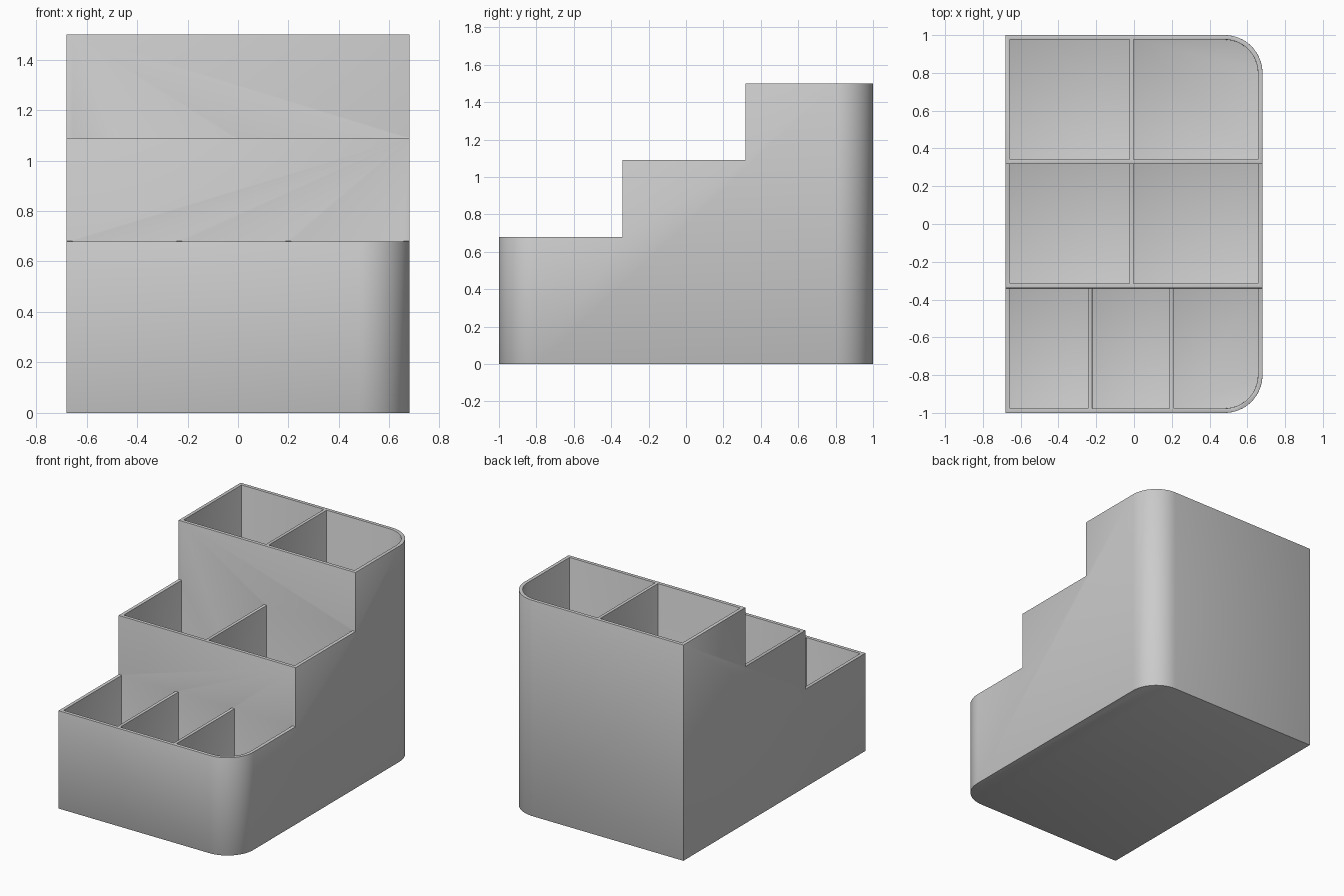
import bpy, bmesh, math

if "Cube" in bpy.data.objects:
    bpy.data.objects.remove(bpy.data.objects["Cube"])

W, L, R, T = 0.68, 1.0, 0.2, 0.024       # half width, half length, corner radius, wall
STEPS = [(-0.34, 0.68), (0.318, 1.09)]   # (y where the tier ends, tier height)
TOP = 1.5

plastic = bpy.data.materials.new("grey_plastic")
plastic.diffuse_color = (0.6, 0.6, 0.6, 1)
plastic.use_nodes = True
plastic.node_tree.nodes["Principled BSDF"].inputs["Base Color"].default_value = plastic.diffuse_color


def outline(x0, x1, y0, y1, r_front=0, r_back=0, n=16):
    """Rectangle whose right corners may be rounded."""
    pts = [(x0, y1), (x0, y0)]
    for r, cy, start in ((r_front, y0 + r_front, -90), (r_back, y1 - r_back, 0)):
        if r == 0:
            pts.append((x1, cy))
            continue
        for i in range(n + 1):
            a = math.radians(start + 90 * i / n)
            pts.append((x1 - r + r * math.cos(a), cy + r * math.sin(a)))
    return pts


def prism(name, pts, z0, z1):
    bm = bmesh.new()
    face = bm.faces.new([bm.verts.new((x, y, z0)) for x, y in pts])
    ext = bmesh.ops.extrude_face_region(bm, geom=[face])
    top = [v for v in ext["geom"] if isinstance(v, bmesh.types.BMVert)]
    bmesh.ops.translate(bm, verts=top, vec=(0, 0, z1 - z0))
    bmesh.ops.recalc_face_normals(bm, faces=bm.faces)
    me = bpy.data.meshes.new(name)
    bm.to_mesh(me)
    bm.free()
    ob = bpy.data.objects.new(name, me)
    bpy.context.collection.objects.link(ob)
    return ob


# Body with rounded right corners
body = prism("stepped_organizer", outline(-W, W, -L, L, R, R), 0, TOP)
body.data.materials.append(plastic)
bpy.context.view_layer.objects.active = body
body.select_set(True)


def cut(pts, z0):
    cutter = prism("cutter", pts, z0, TOP + 0.2)
    cutter.hide_render = True
    mod = body.modifiers.new("cut", 'BOOLEAN')
    mod.operation, mod.solver, mod.object = 'DIFFERENCE', 'EXACT', cutter
    bpy.ops.object.modifier_apply(modifier=mod.name)
    bpy.data.objects.remove(cutter)


# Steps between the tiers, upper one first
for y, z in reversed(STEPS):
    cut(outline(-W - 0.2, W + 0.2, -L - 0.2, y), z)

# Compartments: y range, divider centres, front and back corner radius
rows = [
    (-L + T, -0.34, (-0.232, 0.2), R - T, 0),
    (-0.316, 0.318, (-0.013,), 0, 0),
    (0.342, L - T, (-0.013,), 0, R - T),
]
for y0, y1, dividers, rf, rb in rows:
    starts = [-W + T] + [d + T / 2 - 0.001 for d in dividers]
    ends = [d - T / 2 + 0.001 for d in dividers] + [W - T]
    for i, (x0, x1) in enumerate(zip(starts, ends)):
        last = i == len(dividers)
        cut(outline(x0, x1, y0, y1, rf * last, rb * last), T)

# Merge flat pieces, then soften every sharp edge
bm = bmesh.new()
bm.from_mesh(body.data)
bmesh.ops.remove_doubles(bm, verts=bm.verts, dist=0.0005)
bmesh.ops.dissolve_limit(bm, angle_limit=math.radians(1), verts=bm.verts, edges=bm.edges)
bm.to_mesh(body.data)
bm.free()
bevel = body.modifiers.new("soft_edges", 'BEVEL')
bevel.width, bevel.segments = 0.005, 2
bevel.limit_method, bevel.angle_limit = 'ANGLE', math.radians(40)
bpy.ops.object.modifier_apply(modifier=bevel.name)
bpy.ops.object.shade_smooth_by_angle(angle=math.radians(30))
